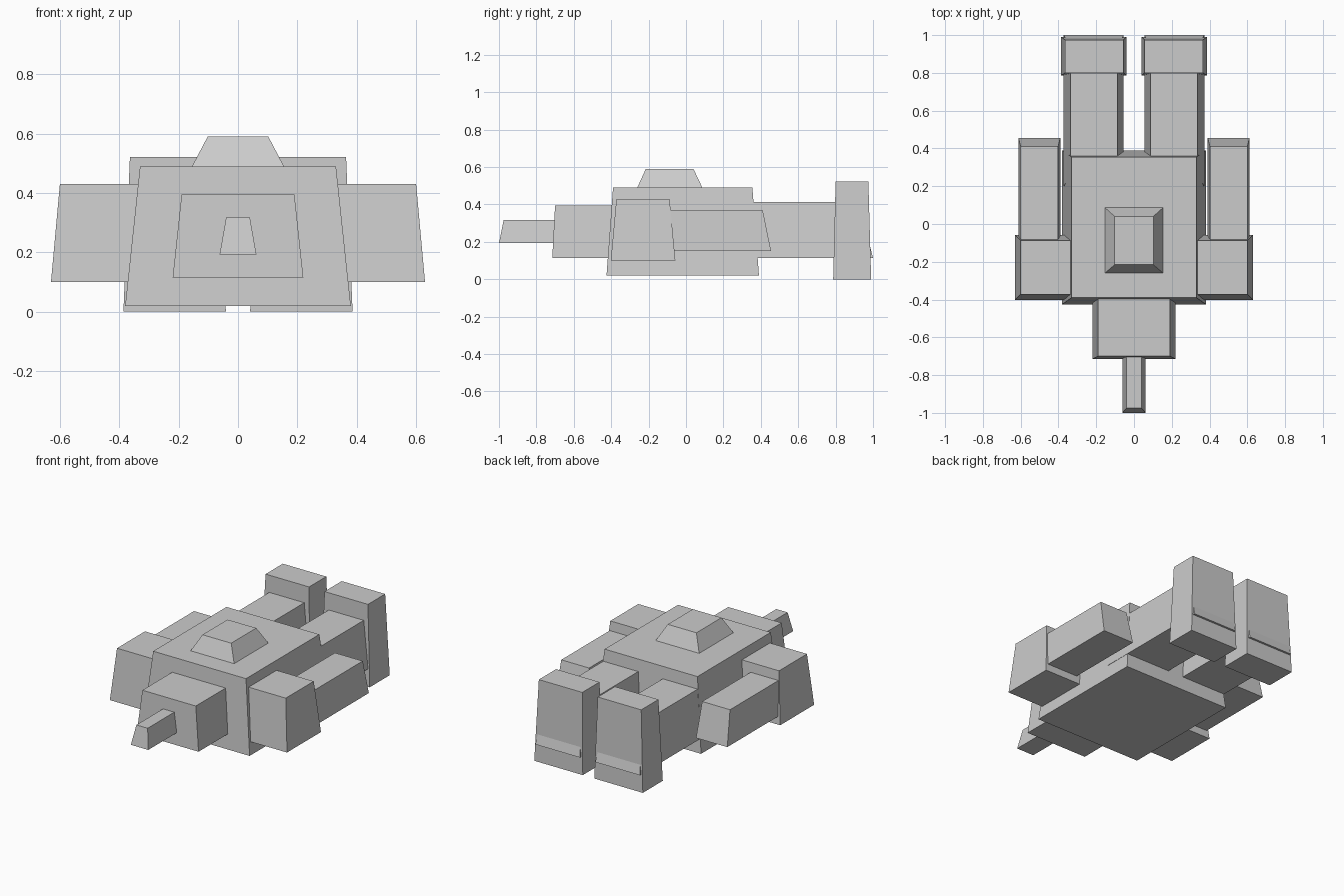
import bpy

if "Cube" in bpy.data.objects:
    bpy.data.objects.remove(bpy.data.objects["Cube"])


def tapered_box(name, z0, z1, bottom, top):
    """Box with rectangles (x0, x1, y0, y1) at its bottom and top."""
    verts = []
    for z, (x0, x1, y0, y1) in ((z0, bottom), (z1, top)):
        verts += [(x0, y0, z), (x1, y0, z), (x1, y1, z), (x0, y1, z)]
    faces = [(3, 2, 1, 0), (4, 5, 6, 7)]
    faces += [(i, (i + 1) % 4, (i + 1) % 4 + 4, i + 4) for i in range(4)]
    mesh = bpy.data.meshes.new(name)
    mesh.from_pydata(verts, [], faces)
    mesh.update()
    obj = bpy.data.objects.new(name, mesh)
    bpy.context.collection.objects.link(obj)
    return obj


def mirrored_pair(name, *args):
    """Right-hand part with its left twin from a mirror modifier."""
    obj = tapered_box(name, *args)
    obj.modifiers.new("mirror", 'MIRROR').use_axis[0] = True


# Central parts: hull, roof cap, nose block and nose tip
tapered_box("body", 0.02, 0.49, (-0.38, 0.38, -0.425, 0.39), (-0.33, 0.33, -0.39, 0.355))
tapered_box("roof_cap", 0.48, 0.59, (-0.16, 0.16, -0.265, 0.092), (-0.102, 0.102, -0.215, 0.04))
tapered_box("nose_block", 0.115, 0.395, (-0.22, 0.22, -0.715, -0.37), (-0.19, 0.19, -0.70, -0.37))
tapered_box("nose_tip", 0.193, 0.317, (-0.062, 0.062, -1.0, -0.68), (-0.04, 0.04, -0.975, -0.68))

# Side parts: shoulder blocks and the arms running back from them
mirrored_pair("shoulder", 0.10, 0.43, (0.32, 0.63, -0.402, -0.057), (0.32, 0.60, -0.372, -0.088))
mirrored_pair("arm", 0.15, 0.37, (0.39, 0.612, -0.30, 0.455), (0.402, 0.60, -0.30, 0.41))

# Rear parts: legs passing through upright feet
mirrored_pair("leg", 0.113, 0.413, (0.055, 0.372, 0.20, 1.0), (0.087, 0.336, 0.26, 0.925))
mirrored_pair("foot", 0.0, 0.522, (0.041, 0.386, 0.787, 0.99), (0.055, 0.364, 0.80, 0.975))
